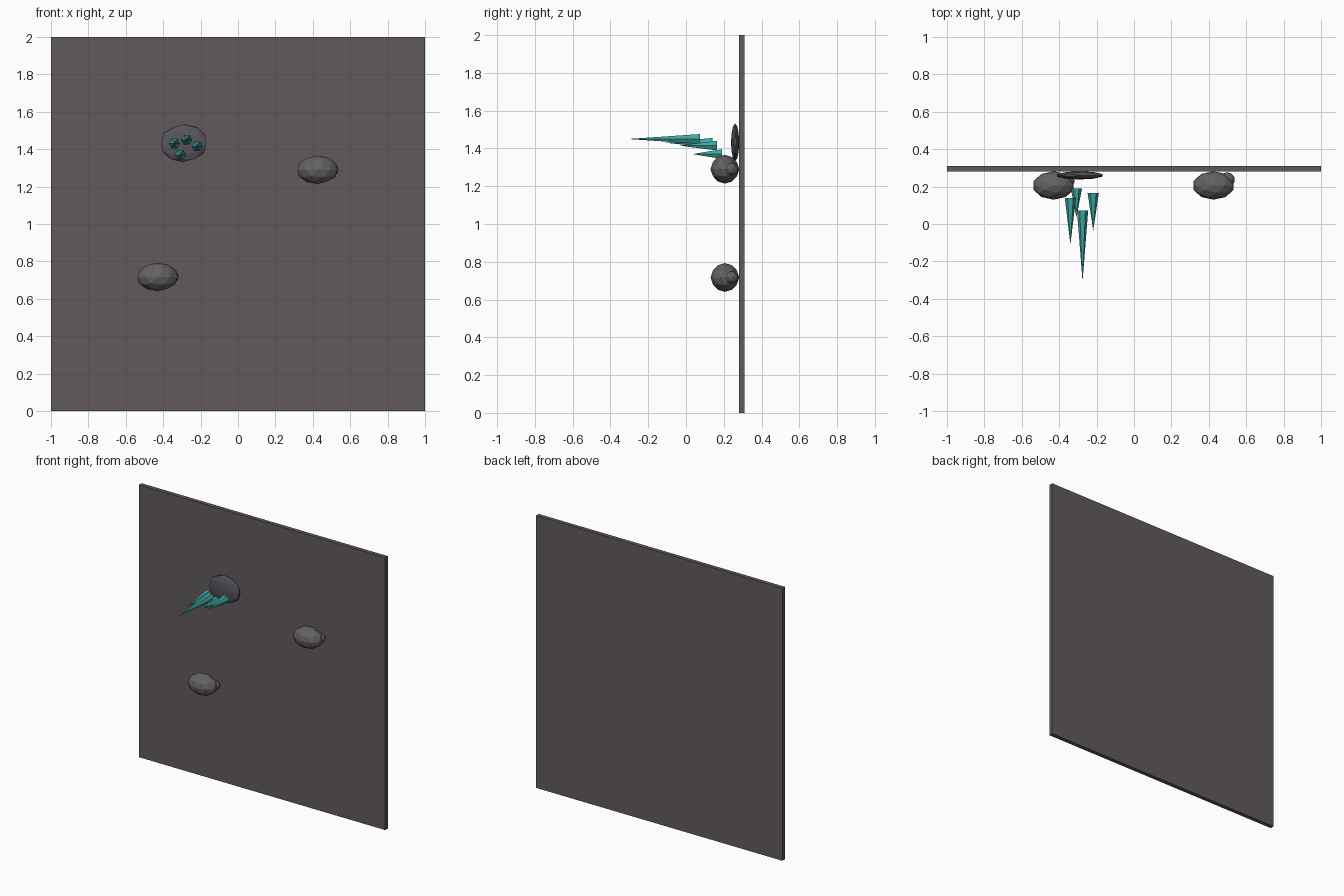
import bpy
from math import radians

if "Cube" in bpy.data.objects:
    bpy.data.objects.remove(bpy.data.objects["Cube"])


def material(name, rgb):
    m = bpy.data.materials.new(name)
    m.diffuse_color = (*rgb, 1)
    m.use_nodes = True
    m.node_tree.nodes["Principled BSDF"].inputs["Base Color"].default_value = m.diffuse_color
    return m


WALL = material("wall_stone", (0.12, 0.10, 0.105))
ROCK = material("grey_rock", (0.13, 0.125, 0.12))
DARK = material("dark_rock", (0.10, 0.09, 0.11))
TEAL = material("teal_crystal", (0.05, 0.38, 0.36))


def finish(name, mat, scale=(1, 1, 1)):
    ob = bpy.context.object
    ob.name = name
    ob.scale = scale
    ob.data.materials.append(mat)
    return ob


def stone(name, loc, radii, mat, subdiv=2):
    bpy.ops.mesh.primitive_ico_sphere_add(subdivisions=subdiv, radius=1, location=loc)
    return finish(name, mat, radii)


# Wall slab
bpy.ops.mesh.primitive_cube_add(size=1, location=(0, 0.295, 1))
finish("wall", WALL, (2, 0.03, 2))

# Protruding rocks, each with a small pebble tucked behind its right end
for i, (x, z) in enumerate([(-0.43, 0.717), (0.425, 1.29)], 1):
    stone(f"rock_{i}", (x, 0.206, z), (0.112, 0.076, 0.076), ROCK)
    stone(f"pebble_{i}", (x + 0.073, 0.236, z), (0.041, 0.041, 0.035), ROCK)

# Flat dark rock the crystals grow from
stone("crystal_bed", (-0.29, 0.26, 1.432), (0.127, 0.022, 0.1), DARK)

# Crystals pointing forward: x, z, base y, tip y
crystals = [(-0.340, 1.430, 0.14, -0.11), (-0.275, 1.450, 0.073, -0.307),
            (-0.218, 1.415, 0.165, -0.035), (-0.308, 1.370, 0.19, 0.035)]
for i, (x, z, base, tip) in enumerate(crystals, 1):
    bpy.ops.mesh.primitive_cone_add(vertices=6, radius1=0.03, radius2=0, depth=base - tip,
                                    location=(x, (base + tip) / 2, z))
    ob = finish(f"crystal_{i}", TEAL)
    # Corners to the left and right, tip to the front
    ob.rotation_euler = (radians(90), radians(30), 0)
    ob.rotation_mode = 'XYZ'
